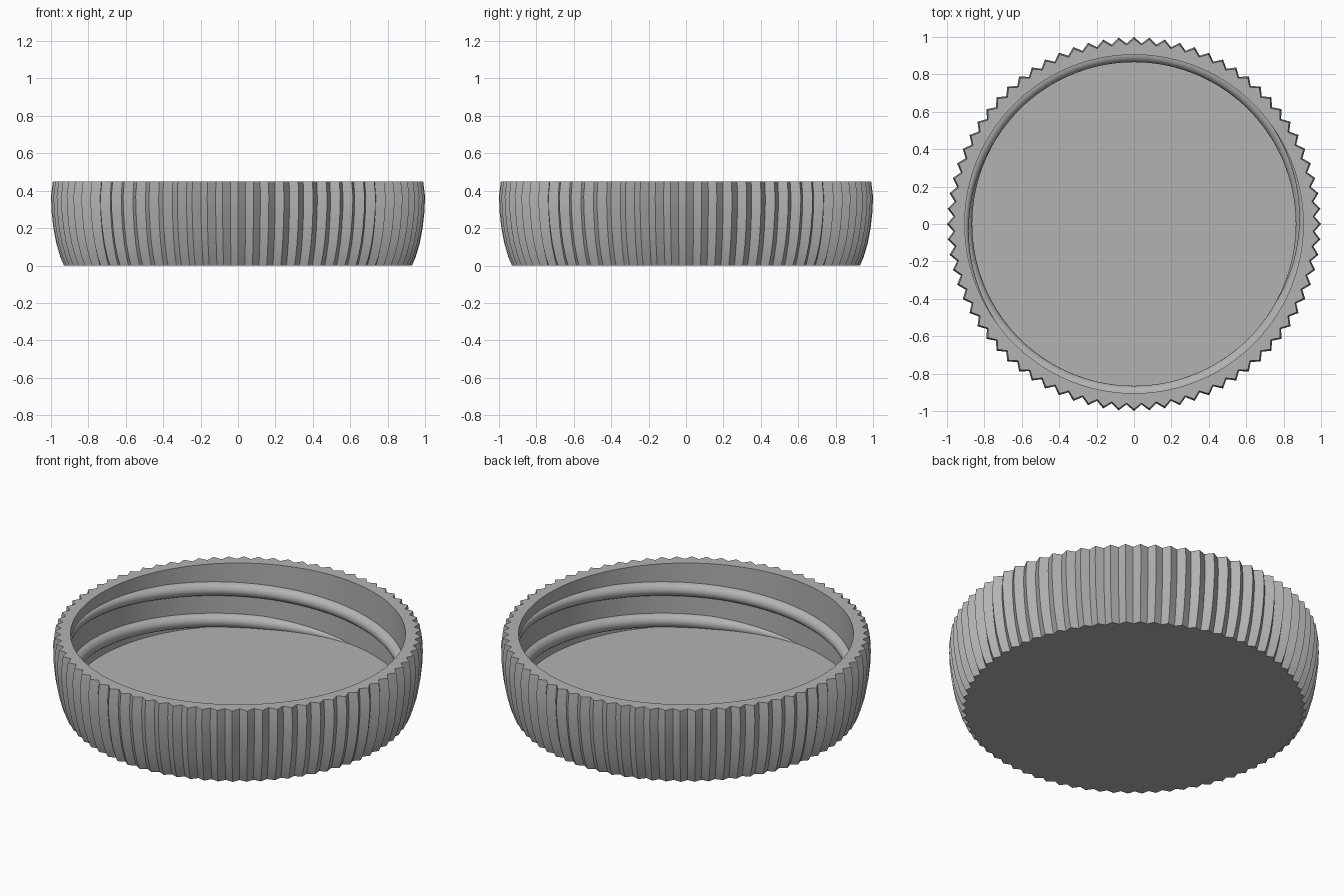
import bpy, bmesh
from math import sin, cos, pi, radians

cube = bpy.data.objects.get("Cube")
if cube:
    bpy.data.objects.remove(cube)

TEETH = 76          # grip ridges around the skirt
WALL = 0.905        # inner wall radius
FLOOR = 0.075       # inside floor height
TOP = 0.45

grey = bpy.data.materials.new("plain_grey")
grey.use_nodes = True
colour = (0.45, 0.45, 0.45, 1)
grey.diffuse_color = colour
grey.node_tree.nodes["Principled BSDF"].inputs["Base Color"].default_value = colour


def finish(bm, name):
    bmesh.ops.recalc_face_normals(bm, faces=bm.faces)
    mesh = bpy.data.meshes.new(name)
    bm.to_mesh(mesh)
    bm.free()
    mesh.materials.append(grey)
    obj = bpy.data.objects.new(name, mesh)
    bpy.context.collection.objects.link(obj)
    bpy.ops.object.select_all(action='DESELECT')
    obj.select_set(True)
    bpy.context.view_layer.objects.active = obj
    bpy.ops.object.shade_smooth_by_angle(angle=radians(30))
    return obj


def ring(bm, peak, depth, z):
    """Circle of vertices, every second one pulled in by depth."""
    n = TEETH * 2
    return [bm.verts.new(((peak - depth * (i % 2)) * cos(2 * pi * i / n),
                          (peak - depth * (i % 2)) * sin(2 * pi * i / n), z))
            for i in range(n)]


def bridge(bm, a, b, closed=True):
    for i in range(len(a) if closed else len(a) - 1):
        j = (i + 1) % len(a)
        bm.faces.new((a[i], a[j], b[j], b[i]))


# Cap shell: ridged bulging skirt, flat rim, smooth inner wall and floor
bm = bmesh.new()
profile = [(0.93, 0.024, 0), (0.95, 0.028, 0.045), (0.972, 0.03, 0.12),
           (0.987, 0.032, 0.2), (0.997, 0.033, 0.29), (1.0, 0.034, 0.37),
           (0.99, 0.032, TOP), (WALL, 0, TOP), (WALL, 0, FLOOR)]
rings = [ring(bm, *p) for p in profile]
for a, b in zip(rings, rings[1:]):
    bridge(bm, a, b)
bm.faces.new(rings[0])
bm.faces.new(rings[-1])
finish(bm, "cap_shell")


def thread(name, start):
    """Half-round helical bead that fades into the wall at both ends."""
    bm = bmesh.new()
    low, high, steps, seg = -235, 85, 128, 10
    sections = []
    for s in range(steps + 1):
        rel = low + (high - low) * s / steps
        fade = max(0, min(1, (high - rel) / 70, (rel - low) / 35))
        z = 0.305 + 0.375 * rel / 360
        a = radians(start + rel)
        section = []
        for k in range(seg + 1):
            t = pi * (k / seg - 0.5)
            r = WALL + 0.002 - 0.042 * fade * cos(t)
            h = z + 0.04 * (0.3 + 0.7 * fade) * sin(t)
            section.append(bm.verts.new((r * cos(a), r * sin(a), h)))
        sections.append(section)
    for a, b in zip(sections, sections[1:]):
        bridge(bm, a, b)
    bm.faces.new(sections[0])
    bm.faces.new(sections[-1])
    finish(bm, name)


# Two interleaved screw threads
thread("thread_a", 135)
thread("thread_b", 315)
